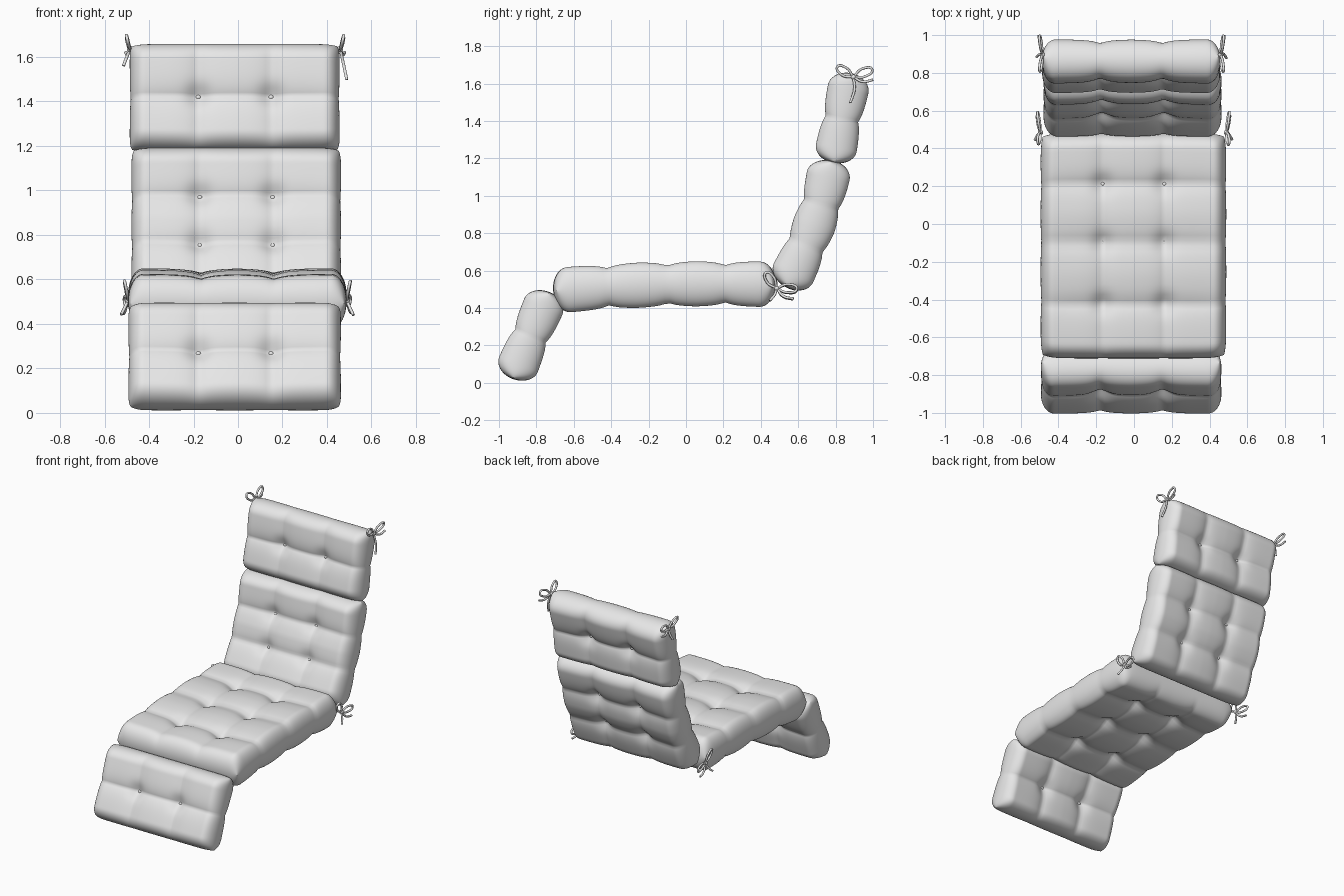
import bpy, bmesh, math
from mathutils import Vector, Matrix

if "Cube" in bpy.data.objects:
    bpy.data.objects.remove(bpy.data.objects["Cube"])

fabric = bpy.data.materials.new("light_grey_fabric")
fabric.diffuse_color = (0.8, 0.8, 0.8, 1)
fabric.use_nodes = True
fabric.node_tree.nodes["Principled BSDF"].inputs["Base Color"].default_value = fabric.diffuse_color


def finish(name, bm):
    me = bpy.data.meshes.new(name)
    bmesh.ops.recalc_face_normals(bm, faces=bm.faces)
    for f in bm.faces:
        f.smooth = True
    bm.to_mesh(me)
    bm.free()
    me.materials.append(fabric)
    ob = bpy.data.objects.new(name, me)
    bpy.context.collection.objects.link(ob)
    return ob


def rounded(d, r):
    """Quarter-circle falloff towards a rim."""
    k = 1 - min(max(d, 0) / r, 1)
    return math.sqrt(max(0, 1 - k * k))


def cushion(name, path, cx, half_w, thick, rows, button_rows):
    """Tufted pad swept along a cubic path in the y-z plane."""
    p = [Vector((0, y, z)) for y, z in path]
    half_l = (p[3] - p[0]).length / 2
    col = 0.165

    def surface(u, v, side):
        # centre line and its normal, with slightly rounded corners
        s = v * (1 - 0.03 * abs(u) ** 12)
        t = (s + 1) / 2
        q = 1 - t
        c = p[0]*q**3 + p[1]*3*q*q*t + p[2]*3*q*t*t + p[3]*t**3
        tan = ((p[1]-p[0])*q*q + (p[2]-p[1])*2*q*t + (p[3]-p[2])*t*t).normalized()
        n = Vector((0, -tan.z, tan.y))
        x, l = u * half_w, v * half_l
        # puffed body, creases between tufts, dimples at tufts
        body = rounded(half_w - abs(x), 0.07) * rounded(half_l - abs(l), 0.085)
        dx = abs(abs(x) - col)
        dl = min(abs(l - r * half_l) for r in rows)
        h = thick
        h -= 0.030 * math.exp(-dl / 0.055) * (1 - 0.35 * abs(u) ** 3)
        h -= 0.024 * math.exp(-dx / 0.05) * (1 - 0.4 * abs(v) ** 4)
        h -= 0.022 * math.exp(-(dx * dx + dl * dl) / 0.0025)
        wave = 1 - 0.025 * abs(v) ** 14 - 0.010 * math.exp(-dl / 0.06)
        return c + n * (side * h * body) + Vector((cx + x * wave, 0, 0)), n

    # padded shell
    nu, nv = 84, 64
    bm = bmesh.new()
    for side in (1, -1):
        g = [[bm.verts.new(surface(math.sin(math.pi * (i / nu - 0.5)),
                                   math.sin(math.pi * (j / nv - 0.5)), side)[0])
              for j in range(nv + 1)] for i in range(nu + 1)]
        for i in range(nu):
            for j in range(nv):
                bm.faces.new((g[i][j], g[i+1][j], g[i+1][j+1], g[i][j+1]))
    bmesh.ops.remove_doubles(bm, verts=bm.verts, dist=0.00005)
    finish(name, bm)

    # buttons on both faces
    bm = bmesh.new()
    for side in (1, -1):
        for v in button_rows:
            for sx in (-1, 1):
                pos, n = surface(sx * col / half_w, v, side)
                rot = n.to_track_quat('Z', 'Y').to_matrix().to_4x4()
                bmesh.ops.create_uvsphere(
                    bm, u_segments=12, v_segments=8, radius=0.012,
                    matrix=Matrix.Translation(pos + n * side * 0.003) @ rot
                    @ Matrix.Diagonal((1, 1, 0.7, 1)))
    finish(name + "_buttons", bm)


cushion("foot_cushion", [(-0.925, 0.02), (-0.87, 0.175), (-0.795, 0.325), (-0.73, 0.485)],
        -0.015, 0.478, 0.112, [0], [0])
cushion("seat_cushion", [(-0.71, 0.49), (-0.31, 0.53), (0.08, 0.535), (0.48, 0.525)],
        -0.003, 0.492, 0.122, [-0.51, 0.03, 0.55], [0.03, 0.55])
cushion("back_cushion", [(0.535, 0.51), (0.65, 0.73), (0.74, 0.95), (0.775, 1.19)],
        -0.008, 0.472, 0.118, [-0.32, 0.33], [-0.32, 0.33])
cushion("head_cushion", [(0.79, 1.175), (0.815, 1.33), (0.85, 1.49), (0.885, 1.655)],
        -0.015, 0.472, 0.112, [0], [0])

# bow strands as (outward, along y, up) offsets from the knot
STRANDS = [
    [(0, 0, 0), (.012, .05, .045), (.015, .10, .040), (.004, .06, .002), (0, 0, 0)],
    [(0, 0, 0), (.012, -.04, .050), (.015, -.085, .055), (.004, -.06, .010), (0, 0, 0)],
    [(0, 0, 0), (.012, .05, -.025), (.020, .105, -.015)],
    [(0, 0, 0), (.015, .005, -.06), (.030, -.015, -.125)],
]


def bow(name, knot, out, angle, drop):
    cu = bpy.data.curves.new(name, 'CURVE')
    cu.dimensions = '3D'
    cu.bevel_depth = 0.007
    cu.bevel_resolution = 2
    cu.resolution_u = 8
    cu.use_fill_caps = True
    c, s = math.cos(angle), math.sin(angle)
    for k, strand in enumerate(STRANDS):
        sp = cu.splines.new('BEZIER')
        sp.bezier_points.add(len(strand) - 1)
        for b, (o, y, z) in zip(sp.bezier_points, strand):
            f = drop if k == 3 else 1
            y, z = y * f, z * f
            b.co = (knot[0] + out * o, knot[1] + y*c - z*s, knot[2] + y*s + z*c)
            b.handle_left_type = b.handle_right_type = 'AUTO'
    ob = bpy.data.objects.new(name, cu)
    bpy.context.collection.objects.link(ob)
    bpy.ops.object.select_all(action='DESELECT')
    ob.select_set(True)
    bpy.context.view_layer.objects.active = ob
    bpy.ops.object.convert(target='MESH')
    ob = bpy.context.object
    ob.data.materials.clear()
    ob.data.materials.append(fabric)
    bpy.ops.object.shade_smooth()
    # knot
    bm = bmesh.new()
    bmesh.ops.create_uvsphere(bm, u_segments=12, v_segments=8, radius=0.014,
                              matrix=Matrix.Translation(knot))
    finish(name + "_knot", bm)


# ties at the head corners and at the seat hinge
for side, label in ((-1, "left"), (1, "right")):
    bow("head_tie_" + label, (-0.013 + side * 0.472, 0.895, 1.635), side, 0.0, 1.1 if side > 0 else 0.6)
    bow("seat_tie_" + label, (-0.003 + side * 0.492, 0.485, 0.505), side, -0.45 if side < 0 else -0.4, 0.6)
